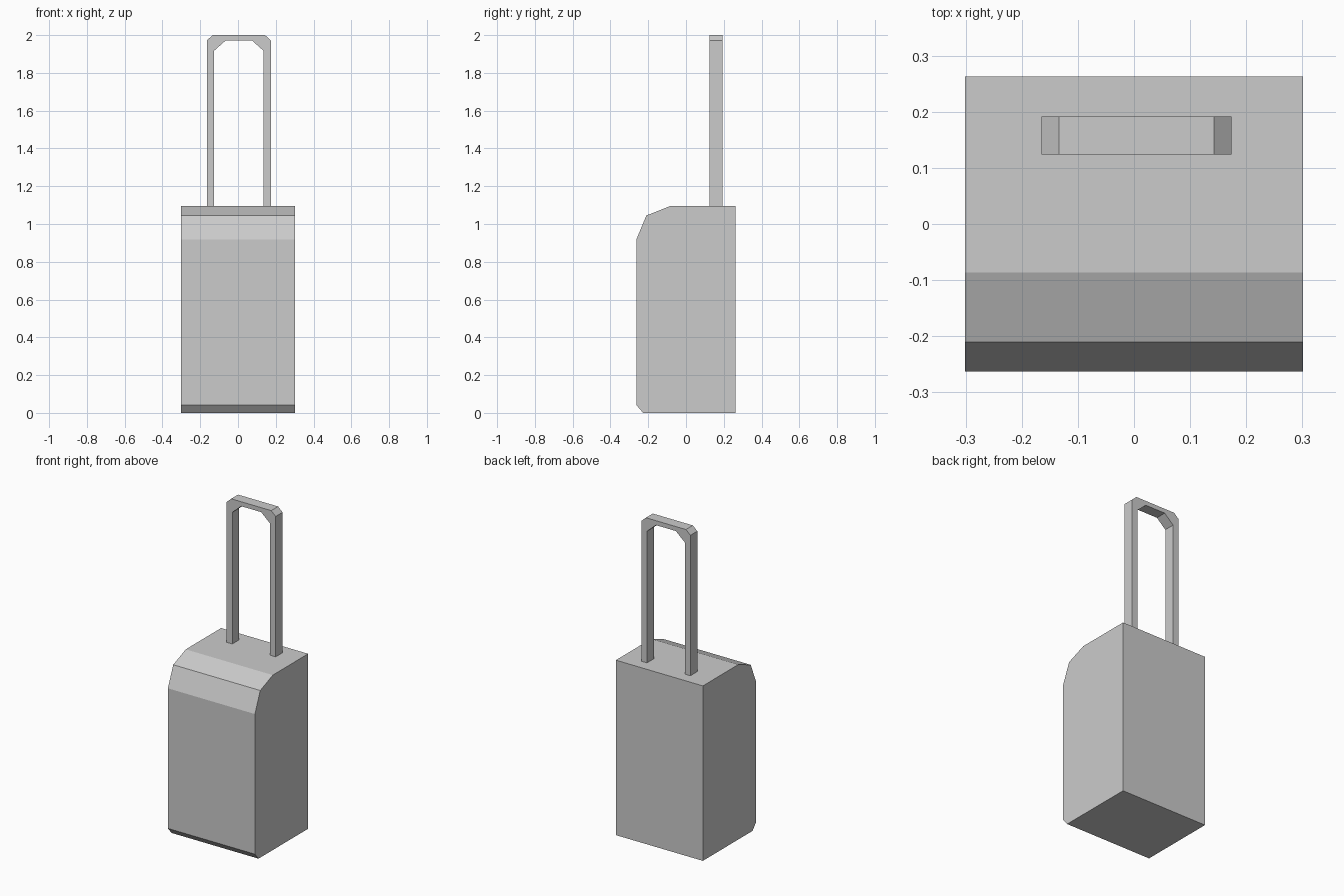
import bpy
import bmesh
from mathutils import Vector

if "Cube" in bpy.data.objects:
    bpy.data.objects.remove(bpy.data.objects["Cube"])


def extrude_profile(name, points, direction):
    """Turn a closed flat outline into a solid prism."""
    bm = bmesh.new()
    face = bm.faces.new([bm.verts.new(p) for p in points])
    result = bmesh.ops.extrude_face_region(bm, geom=[face], use_keep_orig=True)
    moved = [v for v in result["geom"] if isinstance(v, bmesh.types.BMVert)]
    bmesh.ops.translate(bm, verts=moved, vec=Vector(direction))
    bmesh.ops.recalc_face_normals(bm, faces=bm.faces)
    mesh = bpy.data.meshes.new(name)
    bm.to_mesh(mesh)
    bm.free()
    obj = bpy.data.objects.new(name, mesh)
    bpy.context.collection.objects.link(obj)
    return obj


WIDTH = 0.602
BODY_TOP = 1.094

# Case body: side profile (y, z) with a bevelled front, extruded across x
side = [(-0.227, 0), (0.263, 0), (0.263, BODY_TOP), (-0.086, BODY_TOP),
        (-0.21, 1.045), (-0.263, 0.918), (-0.263, 0.042)]
extrude_profile("case_body", [(-WIDTH / 2, y, z) for y, z in side], (WIDTH, 0, 0))

# Pull handle: half of the arch (x, z), mirrored about its centre line
CENTRE = 0.0045
outer = [(0.1695, BODY_TOP), (0.1695, 1.972), (0.1385, 2.0)]
inner = [(0.069, 1.972), (0.131, 1.917), (0.131, BODY_TOP)]


def mirrored(points):
    return [(-x, z) for x, z in reversed(points)]


arch = outer + mirrored(outer) + mirrored(inner) + inner
extrude_profile("pull_handle", [(CENTRE + x, 0.124, z) for x, z in arch], (0, 0.068, 0))
